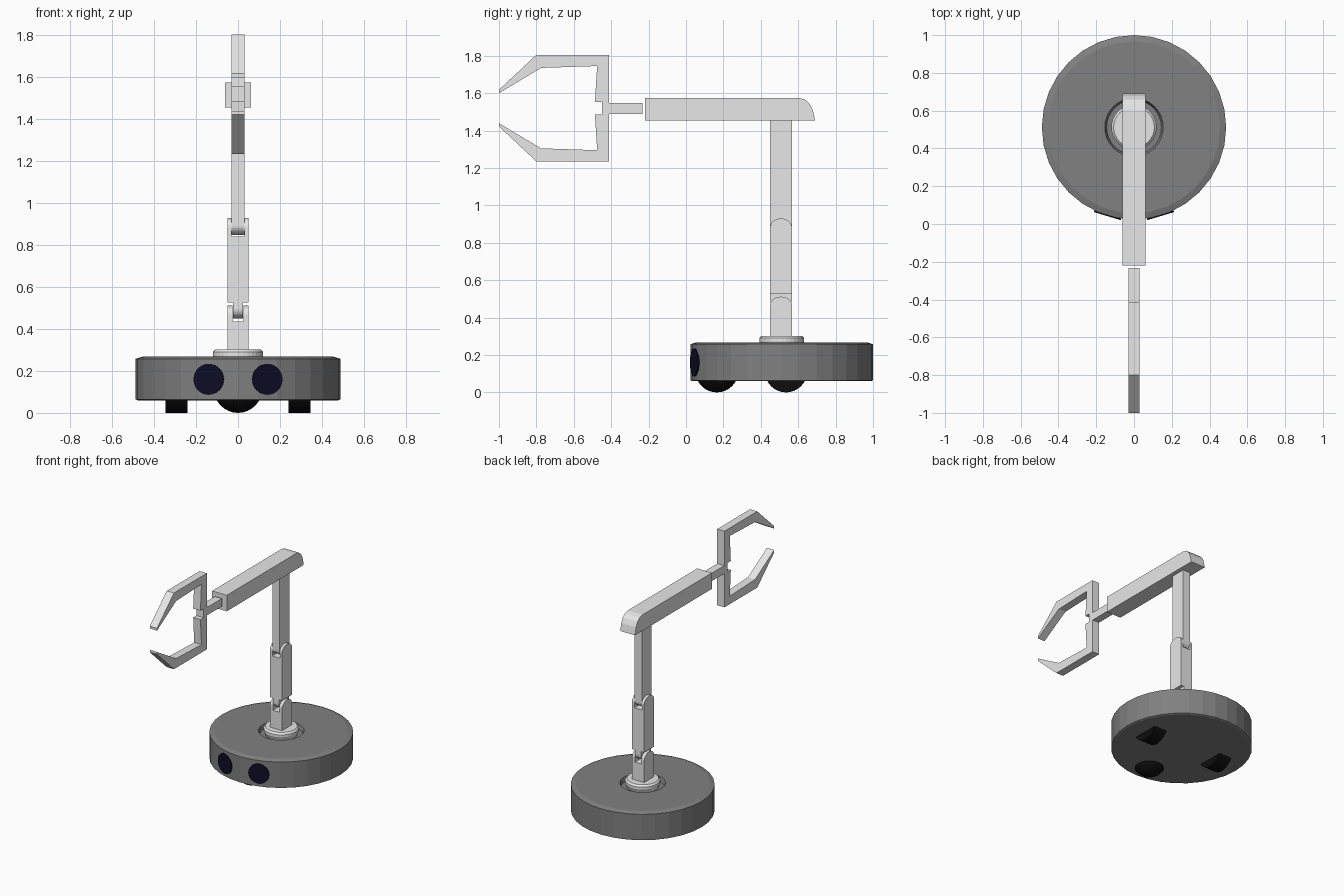
import bpy, bmesh, math
from mathutils import Matrix, Vector

if "Cube" in bpy.data.objects:
    bpy.data.objects.remove(bpy.data.objects["Cube"])


def material(name, rgb):
    m = bpy.data.materials.new(name)
    m.diffuse_color = (*rgb, 1)
    m.use_nodes = True
    m.node_tree.nodes["Principled BSDF"].inputs["Base Color"].default_value = m.diffuse_color
    return m


LIGHT = material("light_grey", (0.8, 0.8, 0.8))
GREY = material("dark_grey", (0.22, 0.22, 0.22))
BLACK = material("black_rubber", (0.004, 0.004, 0.004))
NAVY = material("navy_lens", (0.004, 0.004, 0.02))
CY = 0.512          # centre line of the base
AY = 0.508          # centre line of the mast
HW = 0.058          # half depth of the mast


def finish(name, bm, mat, smooth=None):
    bmesh.ops.recalc_face_normals(bm, faces=bm.faces)
    me = bpy.data.meshes.new(name)
    bm.to_mesh(me)
    bm.free()
    me.materials.append(mat)
    ob = bpy.data.objects.new(name, me)
    bpy.context.collection.objects.link(ob)
    if smooth:
        bpy.ops.object.select_all(action='DESELECT')
        bpy.context.view_layer.objects.active = ob
        ob.select_set(True)
        bpy.ops.object.shade_smooth_by_angle(angle=math.radians(smooth))
    return ob


def plate(name, profile, half, mat=LIGHT):
    """Extrude a (y, z) outline across x from -half to half."""
    bm = bmesh.new()
    f = bm.faces.new([bm.verts.new((-half, y, z)) for y, z in profile])
    ext = bmesh.ops.extrude_face_region(bm, geom=[f])
    verts = [v for v in ext["geom"] if isinstance(v, bmesh.types.BMVert)]
    bmesh.ops.translate(bm, verts=verts, vec=(2 * half, 0, 0))
    return finish(name, bm, mat)


def lathe(name, profile, sides, mat):
    """Spin a closed (radius, z) profile about the base axis."""
    bm = bmesh.new()
    vs = [bm.verts.new((r, 0, z)) for r, z in profile]
    edges = [bm.edges.new(p) for p in zip(vs, vs[1:])]
    bmesh.ops.spin(bm, geom=vs + edges, cent=(0, 0, 0), axis=(0, 0, 1),
                   angle=2 * math.pi, steps=sides, use_duplicate=False)
    bmesh.ops.remove_doubles(bm, verts=bm.verts, dist=1e-5)
    bmesh.ops.translate(bm, verts=bm.verts, vec=(0, CY, 0))
    return finish(name, bm, mat)


def drum(name, centre, axis, radius, depth, sides, mat):
    bm = bmesh.new()
    rot = Vector(axis).to_track_quat('Z', 'Y').to_matrix().to_4x4()
    bmesh.ops.create_cone(bm, cap_ends=True, segments=sides, radius1=radius,
                          radius2=radius, depth=depth,
                          matrix=Matrix.Translation(centre) @ rot)
    return finish(name, bm, mat, 30)


def arc(z, rise, n=12):
    """Rounded link end: from +y to -y over z (negative rise: -y to +y)."""
    s = 1 if rise > 0 else -1
    return [(AY + s * HW * math.cos(math.pi * i / n),
             z + rise * math.sin(math.pi * i / n)) for i in range(n + 1)]


def fork(name, bottom, top, slot_half, slot_z):
    """Link with a rounded top and a slot for the next joint."""
    ob = plate(name, [(AY - HW, bottom), (AY + HW, bottom)] + arc(top - 0.045, 0.045), 0.05)
    cutter = plate(name + "_slot_cutter", [(0.4, slot_z), (0.62, slot_z),
                                          (0.62, top + 0.1), (0.4, top + 0.1)], slot_half)
    cutter.hide_render = True
    cutter.hide_viewport = True
    mod = ob.modifiers.new("slot", 'BOOLEAN')
    mod.object = cutter
    mod.solver = 'EXACT'


# Round base with a shallow well for the turntable
lathe("base", [(0, 0.06), (0.478, 0.06), (0.488, 0.065), (0.488, 0.258), (0.455, 0.268),
               (0.155, 0.268), (0.145, 0.24), (0, 0.24)], 32, GREY)
lathe("turntable", [(0, 0.235), (0.105, 0.235), (0.12, 0.272), (0.12, 0.29),
                    (0.108, 0.303), (0, 0.303)], 32, LIGHT)

# Front caster ball, two drive wheels and two round lenses
bm = bmesh.new()
bmesh.ops.create_uvsphere(bm, u_segments=32, v_segments=16, radius=0.115,
                          matrix=Matrix.Translation((0, 0.165, 0.115)))
finish("caster_ball", bm, BLACK, 40)
for side, sx in (("left", -1), ("right", 1)):
    drum(side + "_wheel", (sx * 0.293, 0.535, 0.113), (1, 0, 0), 0.113, 0.104, 32, BLACK)
    a = math.radians(16.7)
    d = Vector((sx * math.sin(a), -math.cos(a), 0))
    drum(side + "_lens", Vector((0, CY, 0.16)) + d * 0.4865, d, 0.074, 0.009, 32, NAVY)

# Jointed mast
fork("lower_fork", 0.30, 0.512, 0.027, 0.435)
fork("middle_link", 0.527, 0.93, 0.031, 0.84)
plate("middle_tongue", arc(0.495, -0.045) + [(AY + HW, 0.53), (AY - HW, 0.53)], 0.025)
plate("upper_link", arc(0.892, -0.045) + [(AY + HW, 1.47), (AY - HW, 1.47)], 0.03)

# Horizontal arm with a rounded back end
plate("horizontal_arm", [(-0.22, 1.455), (0.69, 1.455), (0.678, 1.51), (0.66, 1.545),
                         (0.635, 1.567), (0.6, 1.575), (-0.22, 1.575)], 0.061)

# Gripper: stem and one mirrored claw outline
MID = 1.52
half = [(-0.45, 0.033), (-0.487, 0.033), (-0.475, 0.225), (-0.775, 0.215), (-1.0, 0.08),
        (-1.0, 0.098), (-0.8, 0.285), (-0.412, 0.285)]
plate("gripper", [(y, MID + z) for y, z in half] +
      [(y, MID - z) for y, z in reversed(half)], 0.03)
plate("gripper_stem", [(-0.43, 1.488), (-0.232, 1.488), (-0.232, 1.547), (-0.43, 1.547)], 0.029)
